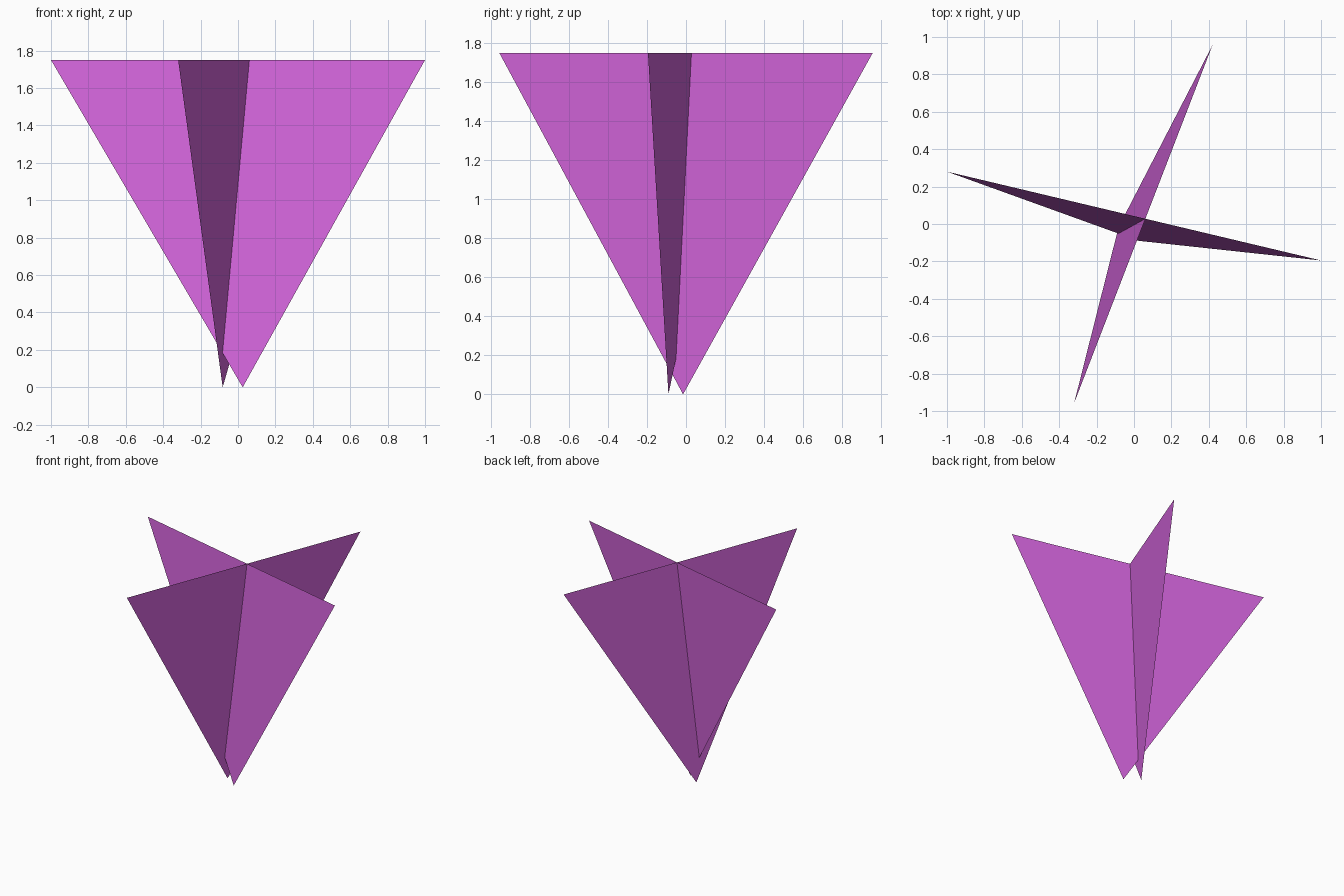
import bpy

if "Cube" in bpy.data.objects:
    bpy.data.objects.remove(bpy.data.objects["Cube"])

# Single flat colour
orchid = bpy.data.materials.new("orchid")
orchid.diffuse_color = (0.658, 0.130, 0.716, 1.0)
orchid.use_nodes = True
orchid.node_tree.nodes["Principled BSDF"].inputs["Base Color"].default_value = orchid.diffuse_color

TOP = 1.75


def blade(name, left, right, tip):
    """Flat triangular blade: level top edge, point on the ground."""
    mesh = bpy.data.meshes.new(name)
    mesh.from_pydata([(*left, TOP), (*right, TOP), (*tip, 0.0)], [], [(0, 2, 1)])
    mesh.materials.append(orchid)
    obj = bpy.data.objects.new(name, mesh)
    bpy.context.collection.objects.link(obj)
    return obj


# Two crossing blades, each leaning slightly
blade("wide_blade", (-1.0, 0.28), (1.0, -0.195), (0.025, -0.09))
blade("deep_blade", (-0.32, -0.957), (0.42, 0.957), (-0.082, -0.015))
